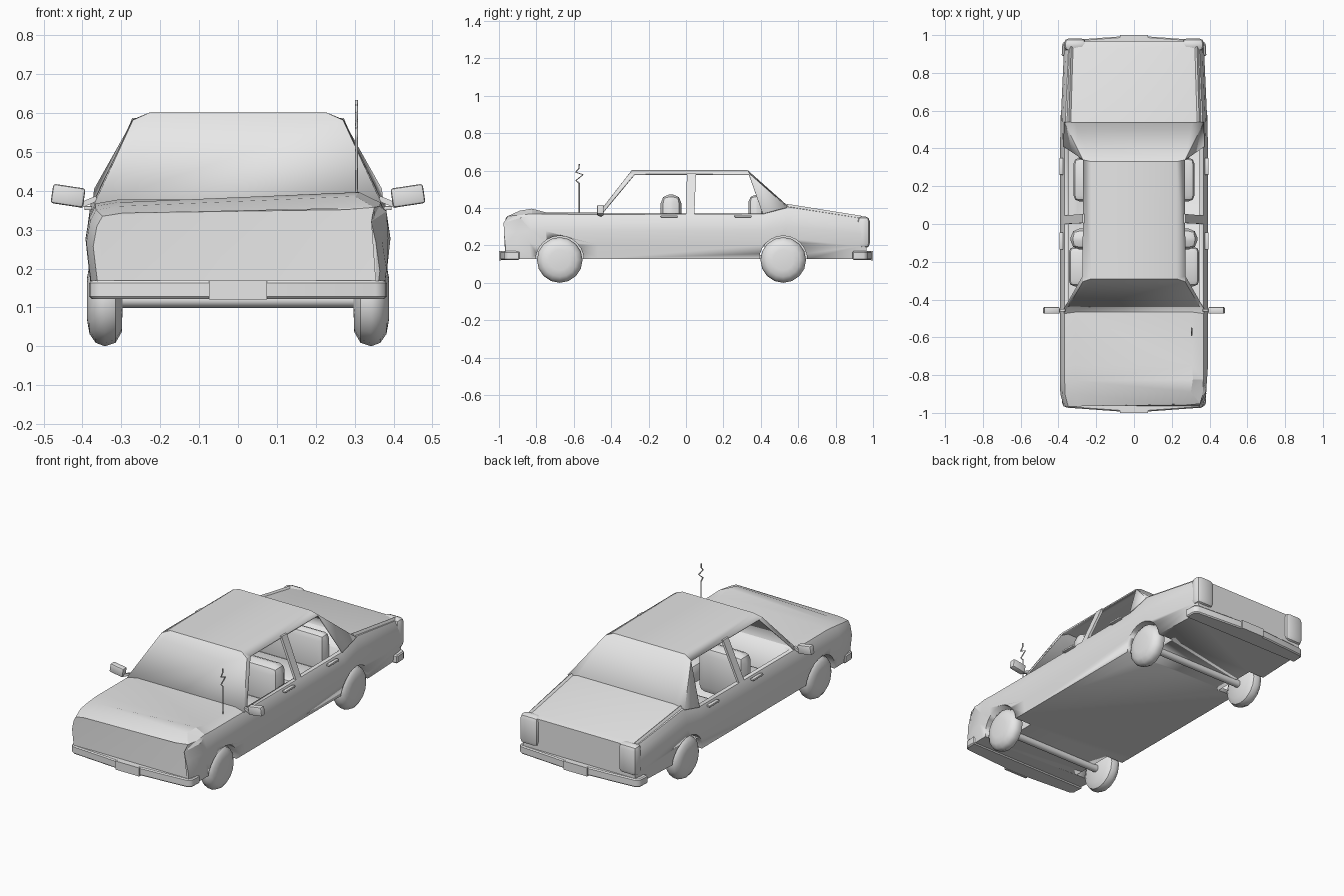
import bpy, bmesh, math, random
from mathutils import Vector, Matrix

random.seed(4)
cube = bpy.data.objects.get("Cube")
if cube:
    bpy.data.objects.remove(cube, do_unlink=True)

grey = bpy.data.materials.new("plain grey")
grey.use_nodes = True
grey.diffuse_color = (0.8, 0.8, 0.8, 1)
grey.node_tree.nodes["Principled BSDF"].inputs["Base Color"].default_value = (0.8, 0.8, 0.8, 1)


def make(name, bm, angle=30):
    bmesh.ops.recalc_face_normals(bm, faces=bm.faces)
    mesh = bpy.data.meshes.new(name)
    bm.to_mesh(mesh)
    bm.free()
    ob = bpy.data.objects.new(name, mesh)
    bpy.context.collection.objects.link(ob)
    mesh.materials.append(grey)
    bpy.ops.object.select_all(action='DESELECT')
    ob.select_set(True)
    bpy.context.view_layer.objects.active = ob
    bpy.ops.object.shade_smooth_by_angle(angle=math.radians(angle))
    return ob


def add_bevel(bm, width, segments=2):
    bmesh.ops.bevel(bm, geom=bm.edges[:], offset=width, segments=segments,
                    profile=0.5, affect='EDGES', clamp_overlap=True)


def box(name, lo, hi, bevel=0, tilt=None):
    lo, hi = Vector(lo), Vector(hi)
    bm = bmesh.new()
    bmesh.ops.create_cube(bm, size=1)
    bmesh.ops.scale(bm, vec=hi - lo, verts=bm.verts)
    if bevel:
        add_bevel(bm, bevel)
    if tilt:
        bmesh.ops.rotate(bm, matrix=Matrix.Rotation(tilt[0], 3, tilt[1]), verts=bm.verts)
    bmesh.ops.translate(bm, vec=(lo + hi) / 2, verts=bm.verts)
    return make(name, bm)


def lathe_x(name, profile, y, z, sides, flip=1):
    """Revolve (radius, x) points around a sideways axle."""
    bm = bmesh.new()
    rings = []
    for r, x in profile:
        if r == 0:
            rings.append([bm.verts.new((flip * x, y, z))] * sides)
        else:
            turns = [2 * math.pi * i / sides for i in range(sides)]
            rings.append([bm.verts.new((flip * x, y + r * math.sin(a), z + r * math.cos(a))) for a in turns])
    for a, b in zip(rings, rings[1:]):
        for i in range(sides):
            j = (i + 1) % sides
            bm.faces.new(list(dict.fromkeys((a[i], a[j], b[j], b[i]))))
    return make(name, bm, 40)


# Lower body: a loft of cross-sections from nose to tail
def section(width, top):
    rise = top - 0.128
    half = [(0.375, 0), (0.384, 0.3), (0.392, 0.6), (0.382, 0.84), (0.367, 0.96), (0.31, 1)]
    right = [(x * width, 0.128 + f * rise) for x, f in half]
    return right + [(-x, z) for x, z in reversed(right)]


stations = [(-0.965, 0.95, 0.343), (-0.9, 0.995, 0.36), (-0.83, 1, 0.37), (-0.75, 1, 0.377),
            (-0.47, 1, 0.376), (0.41, 1, 0.378), (0.54, 0.99, 0.418), (0.93, 0.945, 0.355),
            (0.965, 0.925, 0.345)]
bm = bmesh.new()
loops = [[bm.verts.new((x, y, z)) for x, z in section(w, top)] for y, w, top in stations]
for a, b in zip(loops, loops[1:]):
    for i in range(len(a)):
        j = (i + 1) % len(a)
        bm.faces.new((a[i], a[j], b[j], b[i]))
bm.faces.new(loops[0])
bm.faces.new(loops[-1])
# Crumpled front corner
for v in bm.verts:
    if v.co.x > 0.25 and v.co.y < -0.8 and v.co.z > 0.2:
        v.co += Vector((random.uniform(-0.025, 0.004), random.uniform(-0.012, 0.02),
                        random.uniform(0.0, 0.03)))
bmesh.ops.triangulate(bm, faces=[f for f in bm.faces if f.calc_center_median().y < -0.76])
body = make("lower_body", bm, 25)

# Cabin well and wheel arches cut from the body
WHEEL_Y = (-0.675, 0.52)
cutters = [box("cabin_cutter", (-0.347, -0.44, 0.15), (0.347, 0.42, 0.7))]
for y in WHEEL_Y:
    for side in (1, -1):
        cutters.append(lathe_x("arch_cutter", [(0, 0.27), (0.129, 0.27), (0.129, 0.5), (0, 0.5)],
                               y, 0.122, 24, side))
for cutter in cutters:
    mod = body.modifiers.new("cut", 'BOOLEAN')
    mod.operation = 'DIFFERENCE'
    mod.solver = 'EXACT'
    mod.object = cutter
    cutter.hide_render = True
    bpy.context.view_layer.objects.active = body
    bpy.ops.object.modifier_apply(modifier=mod.name)
    bpy.data.objects.remove(cutter, do_unlink=True)

# Cabin top: windscreen, roof, rear window and pillars as thin sheets
P = {"screen_base": (0.37, -0.475, 0.365), "screen_side": (0.27, -0.305, 0.582),
     "screen_top": (0.225, -0.29, 0.602), "post_base": (0.372, -0.45, 0.37),
     "post_top": (0.272, -0.275, 0.583), "roof_side": (0.27, 0.34, 0.583),
     "roof_back": (0.225, 0.33, 0.602), "deck": (0.31, 0.54, 0.415),
     "shoulder": (0.37, 0.54, 0.405), "rear_base": (0.374, 0.41, 0.37)}


def sheets(name, faces, thickness):
    bm = bmesh.new()
    verts = {}
    for face in faces:
        ring = []
        for key, s in face:
            if (key, s) not in verts:
                x, y, z = P[key]
                verts[key, s] = bm.verts.new((s * x, y, z))
            ring.append(verts[key, s])
        bm.faces.new(ring)
    ob = make(name, bm, 25)
    mod = ob.modifiers.new("thickness", 'SOLIDIFY')
    mod.thickness = thickness
    mod.offset = -1
    return ob


def across(*keys):
    return [(k, 1) for k in keys] + [(k, -1) for k in reversed(keys)]


faces = [across("screen_base", "screen_side", "screen_top"),
         across("screen_top", "roof_back"),
         across("roof_back", "roof_side", "deck")]
for s in (1, -1):
    for keys in (("screen_side", "post_top", "roof_side", "roof_back", "screen_top"),
                 ("screen_base", "post_base", "post_top", "screen_side"),
                 ("roof_side", "rear_base", "shoulder"),
                 ("roof_side", "shoulder", "deck")):
        faces.append([(k, s) for k in keys])
sheets("cabin_top", faces, 0.008)


def prism(name, corners, direction, bevel=0):
    bm = bmesh.new()
    face = bm.faces.new([bm.verts.new(c) for c in corners])
    moved = bmesh.ops.extrude_face_region(bm, geom=[face])["geom"]
    bmesh.ops.translate(bm, vec=direction, verts=[g for g in moved if isinstance(g, bmesh.types.BMVert)])
    if bevel:
        add_bevel(bm, bevel, 1)
    return make(name, bm)


# Parts repeated on both sides
for s, side in ((1, "left"), (-1, "right")):
    prism(side + "_door_pillar", [(s * 0.37, 0.0, 0.36), (s * 0.37, 0.045, 0.36),
                                  (s * 0.272, 0.053, 0.587), (s * 0.272, 0.005, 0.587)],
          (-s * 0.015, 0, 0))
    for y, end in zip(WHEEL_Y, ("front", "rear")):
        lathe_x(f"{side}_{end}_wheel", [(0, 0.388), (0.055, 0.388), (0.09, 0.382), (0.113, 0.366),
                                        (0.122, 0.342), (0.113, 0.315), (0.085, 0.299), (0, 0.296)],
                y, 0.122, 16, s)
    for y, end in ((-0.09, "front"), (0.305, "rear")):
        box(f"{side}_{end}_door_handle", (s * 0.385 - 0.01, y - 0.045, 0.35),
            (s * 0.385 + 0.01, y + 0.045, 0.361), 0.003)
    # Door mirror on a short arm
    box(side + "_mirror", (s * 0.437 - 0.042, -0.475, 0.362), (s * 0.437 + 0.042, -0.44, 0.412),
        0.007, (-s * 0.15, 'Y'))
    box(side + "_mirror_arm", (s * 0.385 - 0.024, -0.463, 0.364), (s * 0.385 + 0.024, -0.45, 0.378),
        0, (s * 0.4, 'Y'))
    # Tail lamp and rear fin ridge
    box(side + "_tail_lamp", (s * 0.312 - 0.058, 0.915, 0.185), (s * 0.312 + 0.058, 0.983, 0.355), 0.026)
    prism(side + "_fin_ridge", [(s * 0.32, 0.54, 0.40), (s * 0.36, 0.54, 0.40), (s * 0.345, 0.54, 0.422)],
          (-s * 0.012, 0.4, -0.064))
    # Front seats
    box(side + "_seat_cushion", (s * 0.195 - 0.15, -0.33, 0.17), (s * 0.195 + 0.15, -0.12, 0.285), 0.03)
    box(side + "_seat_back", (s * 0.19 - 0.145, -0.135, 0.2), (s * 0.19 + 0.145, -0.025, 0.472), 0.045)

# Rear bench
box("rear_seat_cushion", (-0.32, 0.12, 0.17), (0.32, 0.35, 0.285), 0.03)
box("rear_seat_back", (-0.3, 0.335, 0.2), (0.3, 0.415, 0.47), 0.035)

# Bumpers, number plates and axles
for s, end in ((-1, "front"), (1, "rear")):
    plan = [(0.383, 0.89), (0.38, 0.955), (0.36, 0.972), (0, 0.998)]
    ring = plan + [(-x, y) for x, y in reversed(plan[:-1])]
    prism(end + "_bumper", [(x, s * y, 0.122) for x, y in ring], (0, 0, 0.047), 0.006)
    box(end + "_number_plate", (-0.075, s * 0.994 - 0.006, 0.12), (0.075, s * 0.994 + 0.006, 0.169))
for y, end in zip(WHEEL_Y, ("front", "rear")):
    lathe_x(end + "_axle", [(0, -0.31), (0.021, -0.31), (0.021, 0.31), (0, 0.31)], y, 0.12, 10)

# Bent aerial
curve = bpy.data.curves.new("aerial", 'CURVE')
curve.dimensions = '3D'
curve.bevel_depth = 0.004
curve.bevel_resolution = 0
path = [(-0.57, 0.36), (-0.57, 0.53), (-0.588, 0.548), (-0.55, 0.578), (-0.59, 0.592),
        (-0.572, 0.612), (-0.572, 0.634)]
spline = curve.splines.new('POLY')
spline.points.add(len(path) - 1)
for point, (y, z) in zip(spline.points, path):
    point.co = (0.305, y, z, 1)
curve.materials.append(grey)
bpy.context.collection.objects.link(bpy.data.objects.new("aerial", curve))
